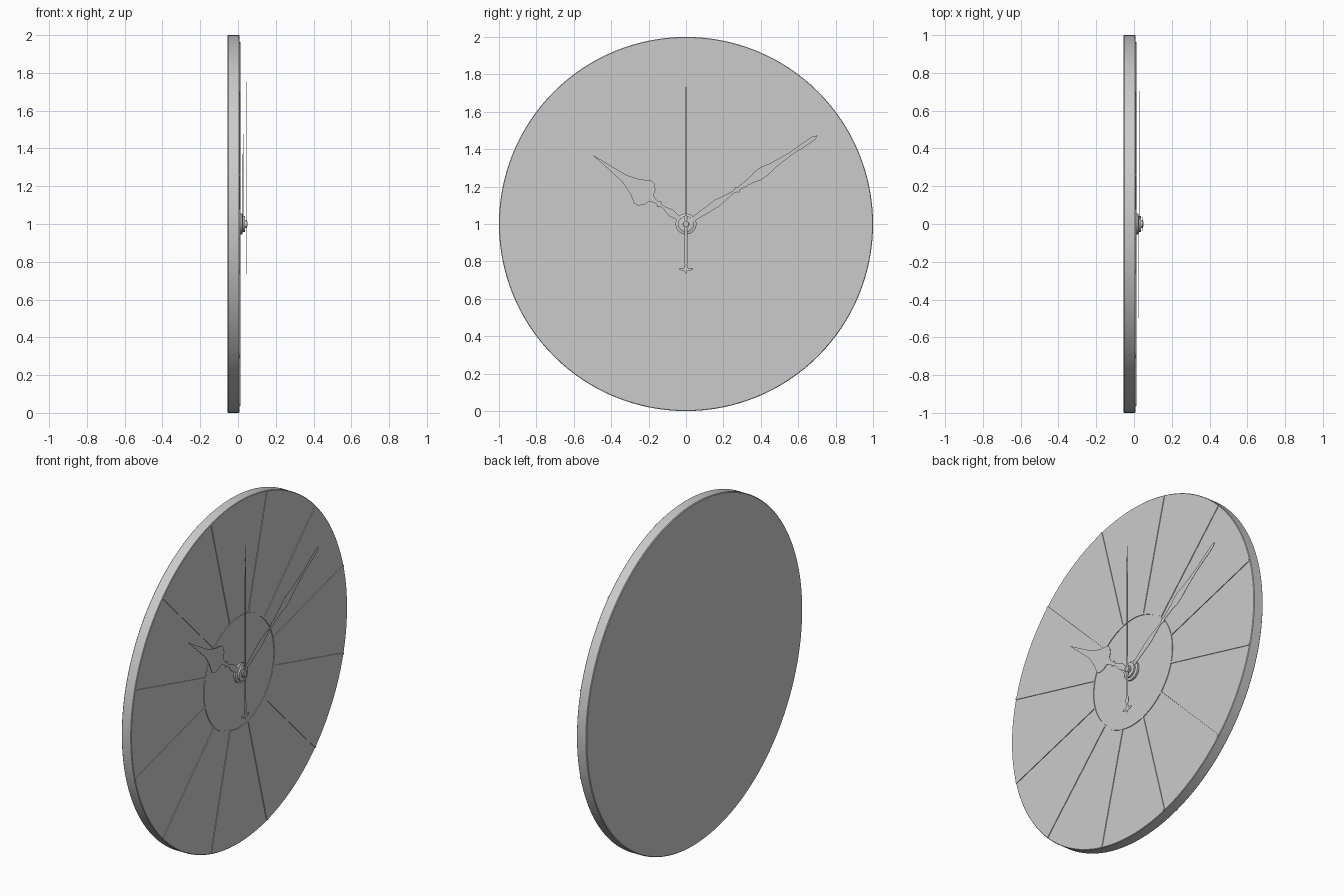
import bpy, bmesh
from math import sin, cos, pi, radians

cube = bpy.data.objects.get("Cube")
if cube:
    bpy.data.objects.remove(cube, do_unlink=True)

grey = bpy.data.materials.new("plain_grey")
grey.use_nodes = True
COLOUR = (0.6, 0.6, 0.6, 1)
grey.diffuse_color = COLOUR
grey.node_tree.nodes["Principled BSDF"].inputs["Base Color"].default_value = COLOUR


def finish(name, bm, smooth=False):
    bmesh.ops.recalc_face_normals(bm, faces=bm.faces)
    mesh = bpy.data.meshes.new(name)
    bm.to_mesh(mesh)
    bm.free()
    mesh.materials.append(grey)
    obj = bpy.data.objects.new(name, mesh)
    bpy.context.collection.objects.link(obj)
    if smooth:
        bpy.ops.object.select_all(action='DESELECT')
        obj.select_set(True)
        bpy.context.view_layer.objects.active = obj
        bpy.ops.object.shade_smooth_by_angle(angle=radians(35))
    return obj


def lathe(name, profile, steps, closed=False):
    """Turn (x, radius) points around the dial axis."""
    bm = bmesh.new()
    rings = [[bm.verts.new((x, r * cos(2 * pi * i / steps), 1 + r * sin(2 * pi * i / steps)))
              for i in range(steps)] for x, r in profile]
    pairs = list(zip(rings, rings[1:]))
    if closed:
        pairs.append((rings[-1], rings[0]))
    else:
        bm.faces.new(rings[0])
        bm.faces.new(rings[-1])
    for a, b in pairs:
        for i in range(steps):
            j = (i + 1) % steps
            bm.faces.new((a[i], a[j], b[j], b[i]))
    return finish(name, bm, True)


def flat_strip(name, stations, angle, x, thick):
    """Symmetric flat plate from (distance, half width) stations along an angle."""
    c, s = cos(radians(angle)), sin(radians(angle))
    bm = bmesh.new()
    rows = []
    for d, w in stations:
        w = max(w, 0.0006)
        rows.append([bm.verts.new((x + dx, d * c - q * s, 1 + d * s + q * c))
                     for dx, q in ((0, w), (0, -w), (thick, -w), (thick, w))])
    for a, b in zip(rows, rows[1:]):
        for i in range(4):
            j = (i + 1) % 4
            bm.faces.new((a[i], a[j], b[j], b[i]))
    bm.faces.new(rows[0])
    bm.faces.new(rows[-1])
    return finish(name, bm)


# Round dial body with softened rims
lathe("dial", [(-0.055, 0.996), (-0.051, 1.0), (0.005, 1.0), (0.008, 0.997)], 128)

# Raised inner ring and twelve radial dividers
lathe("inner_ring", [(0.006, 0.32), (0.012, 0.32), (0.012, 0.33), (0.006, 0.33)], 96, True)
for k in range(12):
    flat_strip(f"divider_{k + 1}", [(0.328, 0.006), (0.996, 0.006)], 15 + 30 * k, 0.006, 0.006)

# Stepped centre hub
lathe("hub", [(0.006, 0.05), (0.012, 0.056), (0.022, 0.056), (0.026, 0.042),
              (0.036, 0.042), (0.038, 0.022), (0.044, 0.022), (0.046, 0.016),
              (0.05, 0.014)], 40)

# Spade-shaped hour hand
flat_strip("hour_hand", [(0, 0.012), (0.06, 0.013), (0.1, 0.02), (0.15, 0.007),
                         (0.165, 0.008), (0.178, 0.018), (0.19, 0.008), (0.21, 0.012),
                         (0.23, 0.02), (0.24, 0.05), (0.265, 0.073), (0.29, 0.076),
                         (0.34, 0.045), (0.41, 0.021), (0.5, 0.012), (0.62, 0)],
           143.5, 0.024, 0.002)

# Long leaf-shaped minute hand
flat_strip("minute_hand", [(0, 0.012), (0.06, 0.013), (0.2, 0.021), (0.305, 0.006),
                           (0.32, 0.01), (0.33, 0.018), (0.342, 0.009), (0.38, 0.014),
                           (0.42, 0.017), (0.46, 0.028), (0.5, 0.029), (0.56, 0.018),
                           (0.67, 0.009), (0.78, 0.012), (0.825, 0.011), (0.847, 0)],
           33.9, 0.029, 0.002)

# Needle second hand with an anchor-shaped tail
flat_strip("second_hand", [(-0.265, 0), (-0.25, 0.01), (-0.246, 0.036), (-0.236, 0.034),
                           (-0.234, 0.012), (-0.215, 0.006), (-0.2, 0.012), (-0.18, 0.012),
                           (-0.165, 0.007), (-0.06, 0.007), (0, 0.008), (0.1, 0.005),
                           (0.66, 0.003), (0.67, 0.006), (0.68, 0.003), (0.755, 0)],
           90, 0.046, 0.002)
